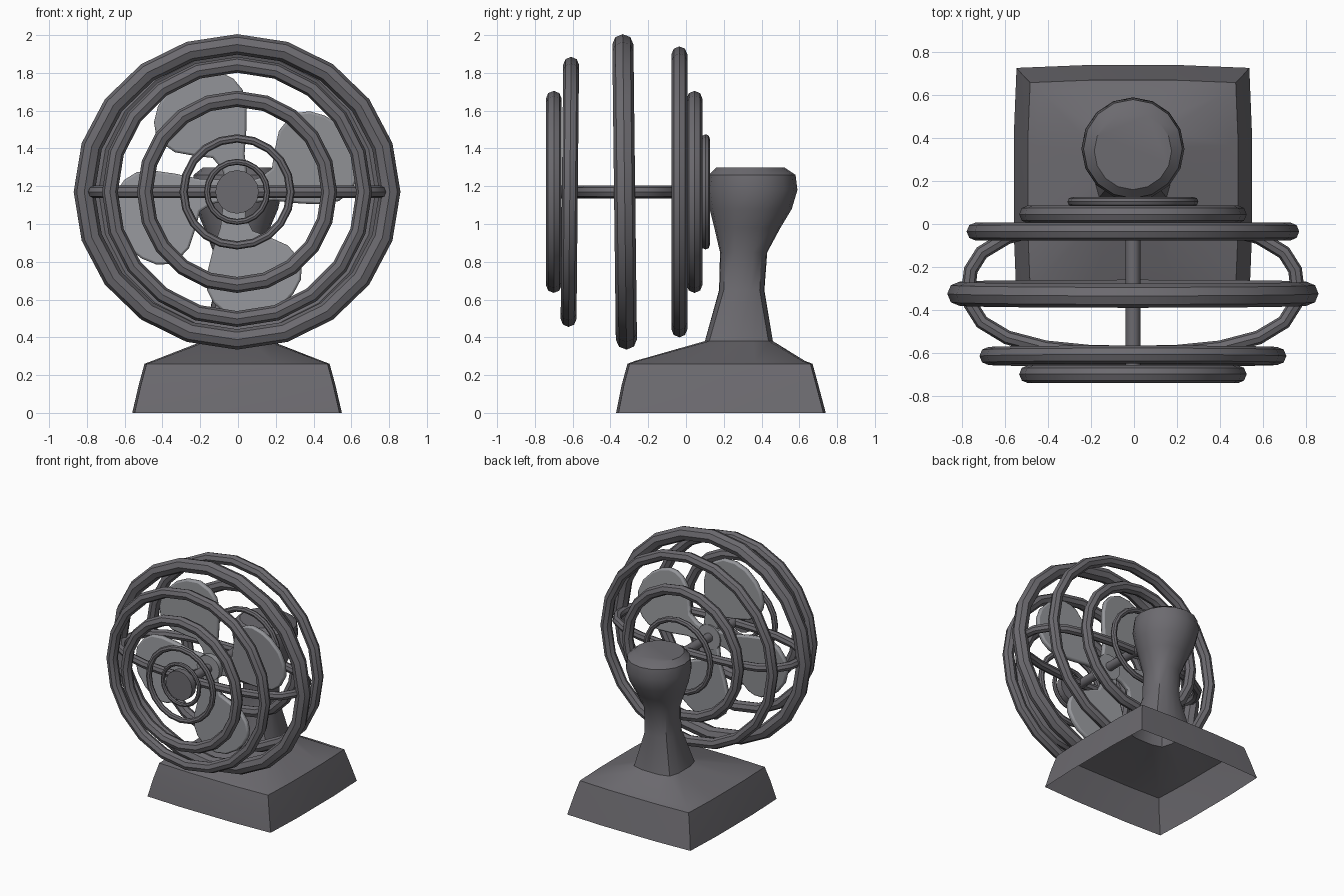
import bpy, bmesh, math
from mathutils import Matrix, Vector

cube = bpy.data.objects.get("Cube")
if cube:
    bpy.data.objects.remove(cube, do_unlink=True)

AXIS_X, AXIS_Z = -0.005, 1.17


def make_material(name, rgb):
    mat = bpy.data.materials.new(name)
    mat.use_nodes = True
    mat.diffuse_color = (*rgb, 1)
    mat.node_tree.nodes["Principled BSDF"].inputs["Base Color"].default_value = (*rgb, 1)
    return mat


dark = make_material("dark grey", (0.15, 0.145, 0.16))
light = make_material("light grey", (0.30, 0.305, 0.325))


def finish(obj, name, mat, angle=40):
    obj.name = name
    obj.data.materials.clear()
    obj.data.materials.append(mat)
    bpy.ops.object.select_all(action='DESELECT')
    obj.select_set(True)
    bpy.context.view_layer.objects.active = obj
    bpy.ops.object.shade_smooth_by_angle(angle=math.radians(angle))
    return obj


def from_bmesh(bm, name, mat, angle=40):
    bmesh.ops.recalc_face_normals(bm, faces=bm.faces)
    mesh = bpy.data.meshes.new(name)
    bm.to_mesh(mesh)
    bm.free()
    obj = bpy.data.objects.new(name, mesh)
    bpy.context.collection.objects.link(obj)
    return finish(obj, name, mat, angle)


def superellipse(i, count, n):
    a = 2 * math.pi * i / count
    c, s = math.cos(a), math.sin(a)
    r = (abs(c) ** n + abs(s) ** n) ** (-1 / n)
    return c * r, s * r


def ring(name, y, outer_x, outer_z, tube, tilt=0.0, segments=20):
    bpy.ops.mesh.primitive_torus_add(
        major_radius=outer_x - tube, minor_radius=tube,
        major_segments=segments, minor_segments=8,
        location=(AXIS_X, y, AXIS_Z), rotation=(math.pi / 2 + tilt, 0, 0))
    obj = bpy.context.object
    obj.scale.y = outer_z / outer_x
    return finish(obj, name, dark)


def rod(name, y0, y1, radius, mat, sides=16):
    bpy.ops.mesh.primitive_cylinder_add(
        vertices=sides, radius=radius, depth=y1 - y0,
        location=(AXIS_X, (y0 + y1) / 2, AXIS_Z), rotation=(math.pi / 2, 0, 0))
    return finish(bpy.context.object, name, mat)


# Stand: hollow square foot blending into a round neck and motor head
# (height, y min, y max, squareness)
levels = [
    (0.00, -0.37, 0.74, 30), (0.15, -0.34, 0.70, 30), (0.26, -0.31, 0.67, 30),
    (0.275, -0.27, 0.63, 20), (0.38, 0.10, 0.46, 5), (0.65, 0.175, 0.415, 3),
    (0.85, 0.18, 0.43, 2.5), (0.98, 0.15, 0.50, 2.2), (1.08, 0.125, 0.56, 2),
    (1.18, 0.11, 0.59, 2), (1.26, 0.12, 0.58, 2), (1.30, 0.16, 0.52, 2),
]
bm = bmesh.new()
SIDES = 16
loops = []
for z, lo, hi, n in levels:
    half = (hi - lo) / 2
    pts = [superellipse(i, SIDES, n) for i in range(SIDES)]
    loops.append([bm.verts.new((AXIS_X + half * x, (lo + hi) / 2 + half * y, z)) for x, y in pts])
for a, b in zip(loops, loops[1:]):
    for i in range(SIDES):
        j = (i + 1) % SIDES
        bm.faces.new((a[i], a[j], b[j], b[i]))
bm.faces.new(loops[-1])
from_bmesh(bm, "stand", dark, 35)

# Cage rings, front to back
ring("front_hub_ring", -0.71, 0.175, 0.175, 0.016)
ring("front_inner_ring", -0.71, 0.305, 0.305, 0.022)
ring("front_middle_ring", -0.70, 0.53, 0.535, 0.042)
ring("front_outer_ring", -0.615, 0.715, 0.715, 0.042, -0.01)
ring("widest_ring", -0.325, 0.865, 0.835, 0.056, 0.012)
ring("back_outer_ring", -0.035, 0.775, 0.77, 0.042)
ring("back_middle_ring", 0.045, 0.53, 0.535, 0.042)
ring("back_inner_ring", 0.104, 0.305, 0.305, 0.022)

# Horizontal hoop tying the rings together
curve = bpy.data.curves.new("cage_hoop", 'CURVE')
curve.dimensions = '3D'
curve.bevel_depth = 0.033
curve.bevel_resolution = 2
spline = curve.splines.new('POLY')
COUNT = 24
spline.points.add(COUNT - 1)
for i in range(COUNT):
    x, y = superellipse(i, COUNT, 2.6)
    spline.points[i].co = (AXIS_X + 0.765 * x, -0.295 + 0.305 * y, AXIS_Z, 1)
spline.use_cyclic_u = True
hoop = bpy.data.objects.new("cage_hoop", curve)
bpy.context.collection.objects.link(hoop)
bpy.ops.object.select_all(action='DESELECT')
hoop.select_set(True)
bpy.context.view_layer.objects.active = hoop
bpy.ops.object.convert(target='MESH')
finish(bpy.context.object, "cage_hoop", dark)

# Axle, hub and front cap
rod("axle", -0.70, 0.16, 0.035, dark, 12)
rod("front_cap", -0.735, -0.685, 0.115, dark)
rod("blade_hub", -0.37, -0.28, 0.10, light)

# Four rounded blades around the axle
outline = [(-0.44, 0.37), (-0.42, 0.45), (-0.38, 0.52), (-0.30, 0.60), (-0.21, 0.64),
           (-0.11, 0.645), (-0.02, 0.60), (0.03, 0.54), (0.05, 0.45), (0.05, 0.34),
           (0.04, 0.20), (0.06, 0.05), (-0.05, 0.03), (-0.08, 0.12), (-0.13, 0.18),
           (-0.22, 0.19), (-0.33, 0.21), (-0.40, 0.26), (-0.43, 0.31)]
centre = Matrix.Translation((AXIS_X, -0.325, AXIS_Z))
for k, offset in enumerate((0, -8, -14, -2)):
    bm = bmesh.new()
    face = bm.faces.new([bm.verts.new((x, -0.02, z)) for x, z in outline])
    out = bmesh.ops.extrude_face_region(bm, geom=[face])
    moved = [v for v in out["geom"] if isinstance(v, bmesh.types.BMVert)]
    bmesh.ops.translate(bm, verts=moved, vec=Vector((0, 0.04, 0)))
    # slight pitch across the blade width
    for v in bm.verts:
        v.co.y += 0.08 * (v.co.x + 0.2)
    turn = Matrix.Rotation(-math.radians(90 * k + offset), 4, 'Y')
    bmesh.ops.transform(bm, matrix=centre @ turn, verts=bm.verts)
    blade = from_bmesh(bm, f"blade_{k + 1}", light)
    bevel = blade.modifiers.new("rounded edge", 'BEVEL')
    bevel.width = 0.012
    bevel.segments = 2
    bevel.limit_method = 'ANGLE'
    bevel.angle_limit = math.radians(50)
